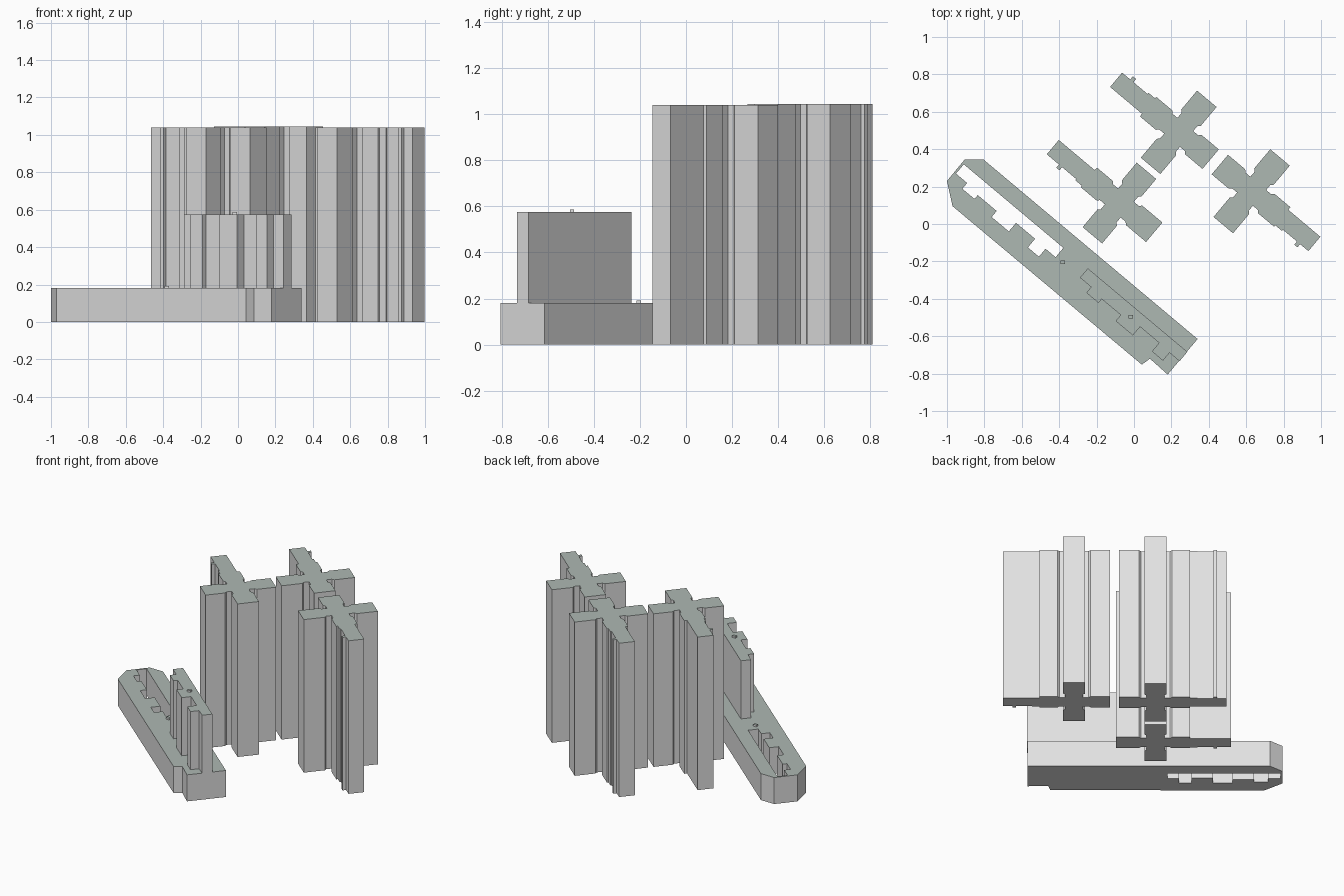
import bpy, bmesh
from math import cos, sin, radians

cube = bpy.data.objects.get("Cube")
if cube:
    bpy.data.objects.remove(cube, do_unlink=True)


def make_material(name, rgb):
    mat = bpy.data.materials.new(name)
    mat.use_nodes = True
    mat.diffuse_color = (*rgb, 1)
    mat.node_tree.nodes["Principled BSDF"].inputs["Base Color"].default_value = (*rgb, 1)
    return mat


WALL = make_material("light_grey_wall", (0.76, 0.76, 0.76))
ROOF = make_material("grey_green_roof", (0.42, 0.48, 0.45))

# The whole site is laid out on axes turned 40 degrees clockwise
ANGLE = radians(-40)


def place(points, origin, flip_u=1, flip_v=1):
    """Turn local plan points onto the site axes around an origin."""
    c, s = cos(ANGLE), sin(ANGLE)
    return [(origin[0] + c * u * flip_u - s * v * flip_v,
             origin[1] + s * u * flip_u + c * v * flip_v) for u, v in points]


def prism(name, loops, bottom, top):
    """Extrude a plan outline, with optional holes, into a solid block."""
    bm = bmesh.new()
    edges = []
    for loop in loops:
        verts = [bm.verts.new((x, y, bottom)) for x, y in loop]
        if len(loops) == 1:
            bm.faces.new(verts)
        else:
            edges += [bm.edges.new((verts[i - 1], verts[i])) for i in range(len(verts))]
    if edges:
        bmesh.ops.triangle_fill(bm, edges=edges, use_beauty=True)
    result = bmesh.ops.extrude_face_region(bm, geom=bm.faces[:])
    for item in result["geom"]:
        if isinstance(item, bmesh.types.BMVert):
            item.co.z = top
    bmesh.ops.recalc_face_normals(bm, faces=bm.faces[:])
    bm.normal_update()
    for face in bm.faces:
        face.material_index = 1 if face.normal.z > 0.5 else 0
    mesh = bpy.data.meshes.new(name)
    bm.to_mesh(mesh)
    bm.free()
    mesh.materials.append(WALL)
    mesh.materials.append(ROOF)
    obj = bpy.data.objects.new(name, mesh)
    bpy.context.collection.objects.link(obj)
    return obj


# Cross-shaped towers: three equal arms and one long narrow arm toward -u
def cross_plan(side, short, long):
    wide, neck, thin = 0.068, 0.055, 0.05
    near, far = 0.09, 0.102
    # inner corner between two arms, notched at the neck
    corner = [(wide, far), (neck, near), (neck, neck), (near, neck), (far, wide)]
    plan = [(wide, side)] + corner + [(short, wide)]
    plan += [(u, -v) for u, v in reversed(plan)]
    # wide root of the long arm, upper side then lower side
    upper = [(-u, v) for u, v in corner] + [(-0.214, wide), (-0.214, thin), (-long, thin)]
    bump = 0.38
    lower = [(-long, -thin), (-bump, -thin), (-bump, -thin - 0.022),
             (-bump + 0.022, -thin - 0.022), (-bump + 0.022, -thin),
             (-0.26, -thin), (-0.26, -0.058), (-0.214, -0.058), (-0.214, -wide)]
    lower += [(-u, -v) for u, v in reversed(corner)]
    return plan + [(-wide, -side)] + lower[::-1] + upper[::-1] + [(-wide, side)]


towers = [
    ("front_tower", (-0.078, 0.112), 1, 1, (0.225, 0.243, 0.465), 1.04),
    ("back_tower", (0.239, 0.490), 1, -1, (0.234, 0.223, 0.437), 1.045),
    ("side_tower", (0.629, 0.175), -1, 1, (0.236, 0.222, 0.438), 1.04),
]
for name, centre, flip_u, flip_v, sizes, height in towers:
    prism(name, [place(cross_plan(*sizes), centre, flip_u, flip_v)], 0, height)

# Slab plan: straight back, toothed front
slab_plan = [(0, 0), (0.695, 0), (0.695, -0.065), (0.625, -0.065), (0.625, -0.12),
             (0.548, -0.12), (0.548, -0.06), (0.415, -0.06), (0.415, -0.12),
             (0.295, -0.12), (0.295, -0.078), (0.163, -0.078), (0.163, -0.105),
             (0.078, -0.105), (0.078, -0.065), (0, -0.065)]
court_origin = (-0.910, 0.319)
slab_origin = (-0.247, -0.237)

# Podium with an open courtyard cut in the slab shape
podium_outline = [(-0.905, 0.345), (-0.805, 0.345), (0.34, -0.615), (0.18, -0.805),
                  (0.085, -0.72), (0.042, -0.752), (-0.97, 0.095), (-1.0, 0.23)]
prism("podium", [podium_outline, place(slab_plan, court_origin)], 0, 0.18)

# Slab block standing on the podium
prism("slab_block", [place(slab_plan, slab_origin)], 0.18, 0.575)

# Small roof hatches
hatch = [(-0.012, -0.009), (0.012, -0.009), (0.012, 0.009), (-0.012, 0.009)]
for name, centre, z in [("podium_hatch", (-0.38, -0.205), 0.18),
                        ("slab_hatch", (-0.018, -0.495), 0.575)]:
    prism(name, [[(centre[0] + x, centre[1] + y) for x, y in hatch]], z, z + 0.012)
